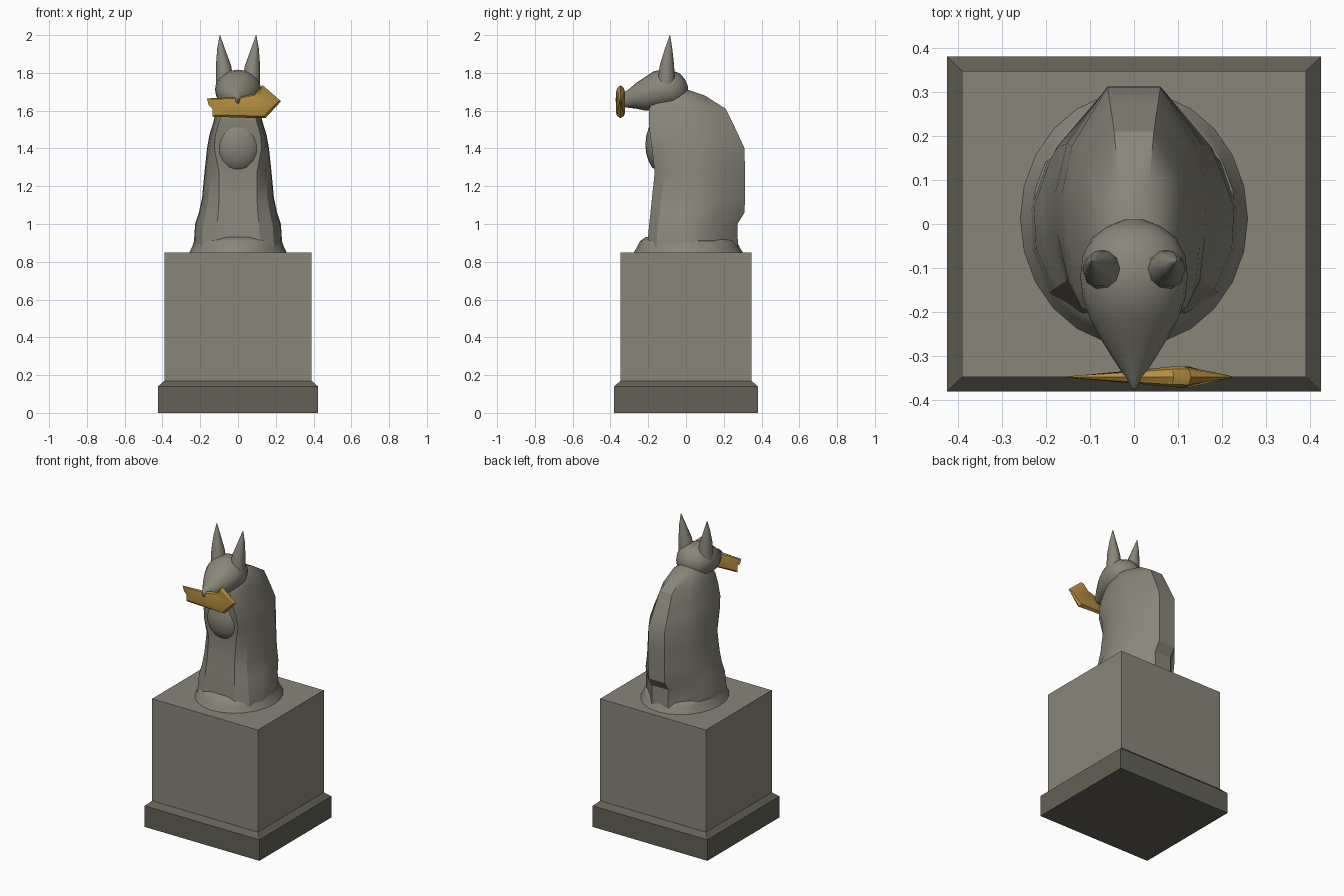
import bpy, bmesh, math

cube = bpy.data.objects.get("Cube")
if cube:
    bpy.data.objects.remove(cube, do_unlink=True)


def material(name, rgb):
    m = bpy.data.materials.new(name)
    m.use_nodes = True
    m.diffuse_color = (*rgb, 1)
    m.node_tree.nodes["Principled BSDF"].inputs["Base Color"].default_value = (*rgb, 1)
    return m


STONE = material("grey stone", (0.25, 0.24, 0.19))
DARK = material("dark stone", (0.125, 0.12, 0.09))
GOLD = material("gold", (0.45, 0.26, 0.05))


def loft(name, rings, mat, smooth=0):
    """Join equal-length closed rings of points into a capped solid."""
    bm = bmesh.new()
    loops = [[bm.verts.new(p) for p in ring] for ring in rings]
    n = len(loops[0])
    for a, b in zip(loops, loops[1:]):
        for i in range(n):
            j = (i + 1) % n
            bm.faces.new((a[i], a[j], b[j], b[i]))
    bm.faces.new(loops[0])
    bm.faces.new(loops[-1])
    bmesh.ops.recalc_face_normals(bm, faces=bm.faces)
    me = bpy.data.meshes.new(name)
    bm.to_mesh(me)
    bm.free()
    me.materials.append(mat)
    ob = bpy.data.objects.new(name, me)
    bpy.context.collection.objects.link(ob)
    if smooth:
        bpy.ops.object.select_all(action="DESELECT")
        ob.select_set(True)
        bpy.context.view_layer.objects.active = ob
        bpy.ops.object.shade_smooth_by_angle(angle=math.radians(smooth))
    return ob


def oval(n, rx, ry):
    return [(rx * math.cos(2 * math.pi * i / n), ry * math.sin(2 * math.pi * i / n))
            for i in range(n)]


def rect(hx, hy, z):
    return [(-hx, -hy, z), (hx, -hy, z), (hx, hy, z), (-hx, hy, z)]


# Pedestal
loft("pedestal_foot", [rect(.424, .38, 0), rect(.424, .38, .14), rect(.39, .347, .17)], DARK)
loft("pedestal_block", [rect(.39, .347, .17), rect(.39, .347, .85)], STONE)

# Oval mound under the figure: height, x radius, y radius
mound = [(.85, .258, .288), (.88, .243, .27), (.91, .232, .256), (.93, .2, .225)]
loft("statue_mound", [[(x, y + .012, z) for x, y in oval(24, rx, ry)]
                      for z, rx, ry in mound], STONE, 35)


def body_ring(z, front, back, w, wf, wb):
    d = back - front
    half = [(wf, front), (wf + (w - wf) * .62, front + d * .1),
            (w * .98, front + d * .3), (w, front + d * .5),
            (wb + (w - wb) * .78, front + d * .73), (wb, back)]
    ring = [(0, front)] + half + [(0, back)] + [(-x, y) for x, y in reversed(half)]
    return [(x, y, z) for x, y in ring]


# Sitting body: height, front y, back y, half width, front flat, back flat
body = [(.88, -.205, .275, .235, .12, .06), (1.0, -.195, .272, .227, .11, .06),
        (1.06, -.188, .31, .207, .105, .06), (1.14, -.18, .312, .19, .1, .06),
        (1.27, -.166, .312, .178, .1, .06), (1.4, -.18, .31, .164, .125, .06),
        (1.47, -.19, .278, .152, .12, .055), (1.54, -.197, .245, .13, .1, .05),
        (1.61, -.195, .21, .113, .08, .045), (1.68, -.16, .1, .085, .05, .035),
        (1.71, -.12, .01, .05, .03, .02)]
loft("statue_body", [body_ring(*s) for s in body], STONE, 28)

# Rounded chest
steps = [math.pi * (i + .15) / 10.3 for i in range(11)]
loft("statue_chest", [[(x, y - .125, 1.42 - .15 * math.cos(t))
                       for x, y in oval(20, .13 * math.sin(t), .09 * math.sin(t))]
                      for t in steps], STONE, 40)

# Head and snout: y, half width, middle height, half height
head = [(.01, .02, 1.71, .02), (-.005, .06, 1.71, .055), (-.03, .094, 1.71, .085),
        (-.07, .116, 1.712, .101), (-.12, .122, 1.712, .105), (-.17, .116, 1.705, .104),
        (-.215, .1, 1.69, .09), (-.26, .076, 1.68, .07), (-.31, .045, 1.662, .046),
        (-.345, .022, 1.656, .033), (-.374, .004, 1.658, .008)]
loft("statue_head", [[(x, y, zc + z) for x, z in oval(20, w, h)]
                     for y, w, zc, h in head], STONE, 40)

# Pointed ears: height, x, y, radius
ear = [(1.74, .068, -.105, .049), (1.84, .077, -.101, .04),
       (1.93, .09, -.092, .02), (2.0, .096, -.085, .001)]
for side, s in (("left", 1), ("right", -1)):
    loft(side + "_ear", [[(s * cx + x, cy + y, z) for x, y in oval(10, r, r)]
                         for z, cx, cy, r in ear], STONE, 40)

# Gold piece held in the mouth, thick near its pointed end
outline = [(-.165, 1.665), (-.155, 1.63), (-.135, 1.61), (-.135, 1.568), (.05, 1.562),
           (.145, 1.56), (.228, 1.65), (.13, 1.735), (.09, 1.69), (.01, 1.672)]


def gold_ring(scale, depth):
    ring = []
    for x, z in outline:
        t = min((x + .2) / .3, (.25 - x) / .1, 1)
        ring.append((.06 + (x - .06) * (.4 + .6 * scale), -.347 + depth * t,
                     1.635 + (z - 1.635) * scale))
    return ring


loft("gold_mouth_piece", [gold_ring(.6, -.024), gold_ring(.85, -.018), gold_ring(1, 0),
                          gold_ring(.85, .018), gold_ring(.6, .024)], GOLD, 30)
